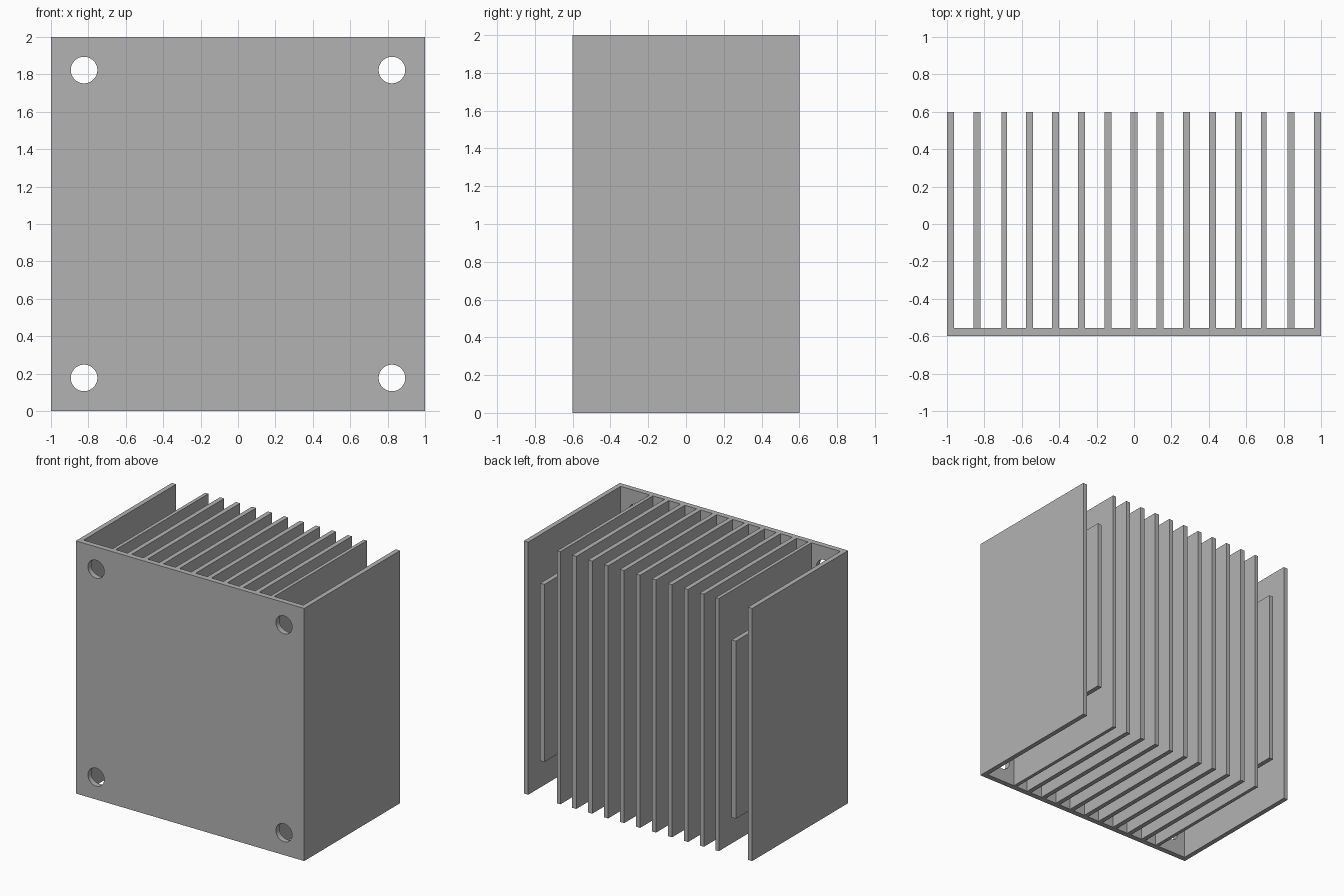
import bpy
import bmesh
from mathutils import Matrix

cube = bpy.data.objects.get("Cube")
if cube:
    bpy.data.objects.remove(cube, do_unlink=True)

# Single bare metal colour
metal = bpy.data.materials.new("grey metal")
metal.use_nodes = True
GREY = (0.45, 0.45, 0.45, 1)
metal.diffuse_color = GREY
metal.node_tree.nodes["Principled BSDF"].inputs["Base Color"].default_value = GREY

BACK, FRONT, HEIGHT = 0.6, -0.6, 2.0
BASE_BACK = -0.557
HOLE_X, HOLE_Z, HOLE_R = 0.823, 0.823, 0.071


def make_object(name, bm):
    mesh = bpy.data.meshes.new(name)
    bm.to_mesh(mesh)
    bm.free()
    mesh.materials.append(metal)
    obj = bpy.data.objects.new(name, mesh)
    bpy.context.collection.objects.link(obj)
    return obj


def box(name, low, high):
    bm = bmesh.new()
    size = [h - l for l, h in zip(low, high)]
    mid = [(h + l) / 2 for l, h in zip(low, high)]
    bmesh.ops.create_cube(bm, size=1, matrix=Matrix.Translation(mid) @ Matrix.Diagonal((*size, 1)))
    return make_object(name, bm)


# Base plate with four mounting holes
plate = box("base_plate", (-1, FRONT, 0), (1, BASE_BACK, HEIGHT))
bm = bmesh.new()
for sx in (-1, 1):
    for sz in (-1, 1):
        place = Matrix.Translation((sx * HOLE_X, FRONT, HEIGHT / 2 + sz * HOLE_Z))
        bmesh.ops.create_cone(bm, cap_ends=True, segments=48, radius1=HOLE_R, radius2=HOLE_R,
                              depth=0.3, matrix=place @ Matrix.Rotation(1.5707963, 4, "X"))
cutter = make_object("hole_cutter", bm)
cutter.hide_render = True
cut = plate.modifiers.new("mounting_holes", "BOOLEAN")
cut.operation = "DIFFERENCE"
cut.solver = "EXACT"
cut.object = cutter
bpy.context.view_layer.objects.active = plate
plate.select_set(True)
bpy.ops.object.modifier_apply(modifier=cut.name)
bpy.data.objects.remove(cutter, do_unlink=True)
bpy.ops.object.shade_smooth_by_angle()


def fin(name, x, width, trim=0.0):
    box(name, (x - width / 2, BASE_BACK, trim), (x + width / 2, BACK, HEIGHT - trim))


# Full-height inner fins
for i in range(-4, 5):
    fin(f"inner_fin_{i + 5}", i * 0.1398, 0.037)

# Mirrored pairs: thin fin, shortened fin clearing the holes, outer wall
for side, s in (("left", 1), ("right", -1)):
    fin(f"thin_fin_{side}", s * 0.694, 0.028)
    fin(f"short_fin_{side}", s * 0.839, 0.037, trim=0.297)
    fin(f"outer_wall_{side}", s * 0.981, 0.038)
